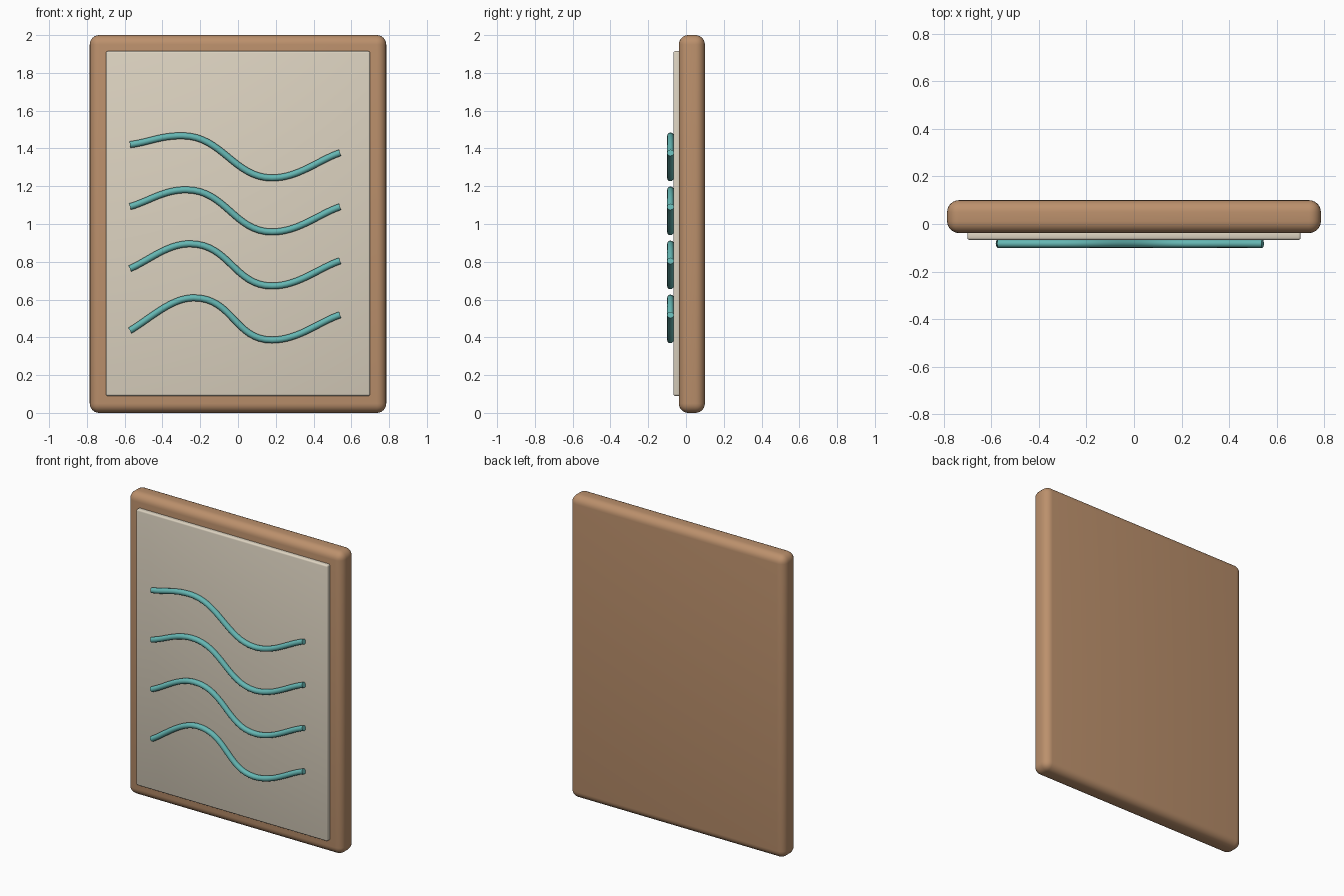
import bpy
from mathutils import Vector

if "Cube" in bpy.data.objects:
    bpy.data.objects.remove(bpy.data.objects["Cube"])


def material(name, color):
    m = bpy.data.materials.new(name)
    m.diffuse_color = (*color, 1)
    m.use_nodes = True
    m.node_tree.nodes["Principled BSDF"].inputs["Base Color"].default_value = m.diffuse_color
    return m


wood = material("wood", (0.50, 0.28, 0.15))
cream = material("cream", (0.72, 0.65, 0.53))
teal = material("teal", (0.13, 0.47, 0.45))


def rounded_box(name, lo, hi, bevel, segments, mat):
    lo, hi = Vector(lo), Vector(hi)
    bpy.ops.mesh.primitive_cube_add(size=1, location=(lo + hi) / 2)
    ob = bpy.context.object
    ob.name = name
    ob.scale = hi - lo
    bpy.ops.object.transform_apply(location=False, rotation=False, scale=True)
    mod = ob.modifiers.new("round_edges", 'BEVEL')
    mod.width = bevel
    mod.segments = segments
    bpy.ops.object.modifier_apply(modifier=mod.name)
    bpy.ops.object.shade_smooth_by_angle()
    ob.data.materials.append(mat)


def wave(name, points, radius, y, mat):
    # points: (x, z, slope, left handle length, right handle length)
    cu = bpy.data.curves.new(name, 'CURVE')
    cu.dimensions = '3D'
    cu.bevel_depth = radius
    cu.bevel_resolution = 4
    cu.resolution_u = 16
    cu.use_fill_caps = True
    sp = cu.splines.new('BEZIER')
    sp.bezier_points.add(len(points) - 1)
    for bp, (x, z, slope, left, right) in zip(sp.bezier_points, points):
        bp.handle_left_type = bp.handle_right_type = 'FREE'
        bp.co = (x, y, z)
        bp.handle_left = (x - left, y, z - left * slope)
        bp.handle_right = (x + right, y, z + right * slope)
    cu.materials.append(mat)
    bpy.context.collection.objects.link(bpy.data.objects.new(name, cu))


# Backing board and inset panel
rounded_box("board", (-0.785, -0.038, 0), (0.785, 0.10, 2), 0.05, 6, wood)
rounded_box("panel", (-0.70, -0.067, 0.09), (0.70, -0.03, 1.915), 0.01, 3, cream)

# Four raised waves, the left ends fan out slightly towards the bottom
for i in range(4):
    drop = 0.286 * i
    wave(f"wave_{i + 1}", [
        (-0.572, 1.42 - 0.328 * i, 0.13 + 0.15 * i, 0.1, 0.10),
        (-0.295 + 0.02 * i, 1.467 - drop, 0, 0.12, 0.21),
        (0.18, 1.244 - drop, 0, 0.20, 0.14),
        (0.54, 1.377 - drop, 0.33, 0.11, 0.1),
    ], 0.0175, -0.0825, teal)
